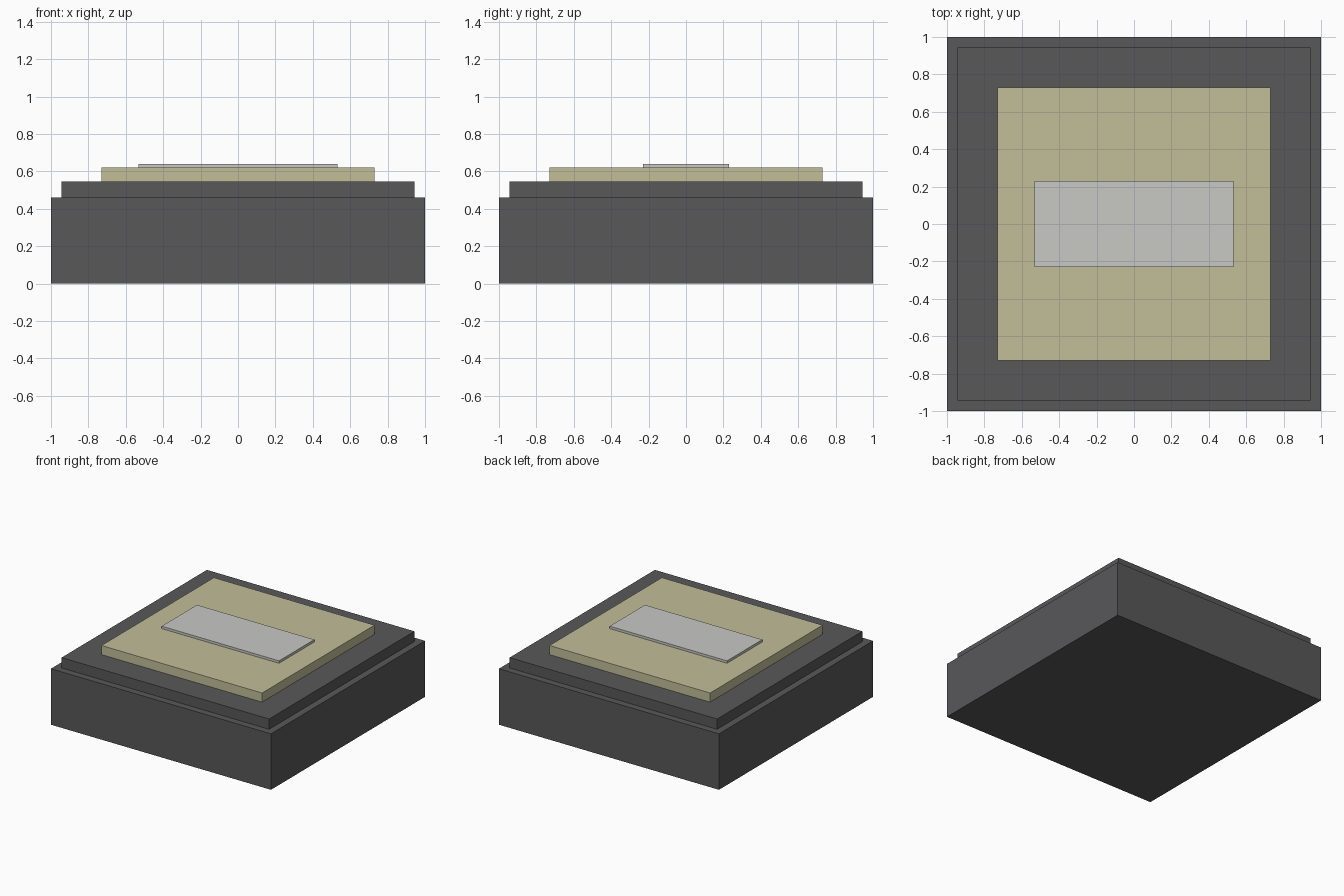
import bpy
import bmesh

if "Cube" in bpy.data.objects:
    bpy.data.objects.remove(bpy.data.objects["Cube"])


def make_material(name, rgb):
    mat = bpy.data.materials.new(name)
    mat.diffuse_color = (*rgb, 1.0)
    mat.use_nodes = True
    mat.node_tree.nodes["Principled BSDF"].inputs["Base Color"].default_value = mat.diffuse_color
    return mat


def slab(name, half_x, half_y, z0, z1, mat):
    """Flat-faced box centred on the z axis between two heights."""
    mesh = bpy.data.meshes.new(name)
    bm = bmesh.new()
    bmesh.ops.create_cube(bm, size=2.0)
    for v in bm.verts:
        v.co = (v.co.x * half_x, v.co.y * half_y, z1 if v.co.z > 0 else z0)
    bm.to_mesh(mesh)
    bm.free()
    mesh.materials.append(mat)
    obj = bpy.data.objects.new(name, mesh)
    bpy.context.collection.objects.link(obj)
    return obj


dark = make_material("dark grey", (0.098, 0.098, 0.102))
khaki = make_material("pale khaki", (0.539, 0.515, 0.314))
light = make_material("light grey", (0.577, 0.577, 0.558))

# Stacked slabs, bottom to top
slab("base", 1.0, 1.0, 0.0, 0.46, dark)
slab("stepped_rim", 0.943, 0.943, 0.46, 0.545, dark)
slab("top_pad", 0.73, 0.73, 0.545, 0.62, khaki)
slab("label_plate", 0.533, 0.229, 0.62, 0.64, light)
